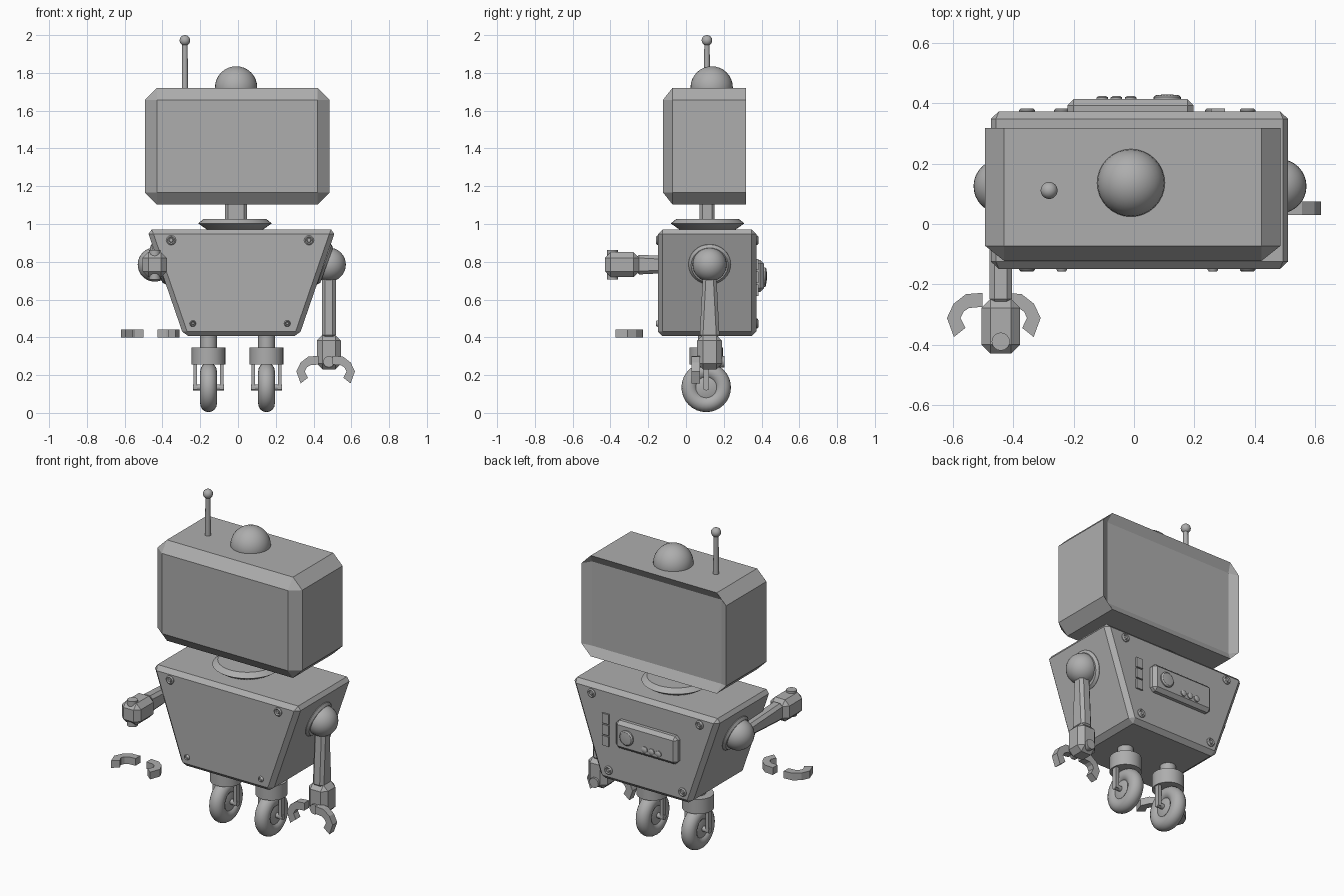
import bpy, bmesh, math
from mathutils import Matrix, Vector

cube = bpy.data.objects.get("Cube")
if cube:
    bpy.data.objects.remove(cube)

grey = bpy.data.materials.new("plain_grey")
grey.use_nodes = True
GREY = (0.42, 0.42, 0.42, 1)
grey.diffuse_color = GREY
grey.node_tree.nodes["Principled BSDF"].inputs["Base Color"].default_value = GREY

HANG = Matrix.Identity(4)
REACH = Matrix.Rotation(-math.pi / 2, 4, 'X')


def finish(name, bm, matrix=HANG, bevel=0, smooth=False):
    """Turn a bmesh into a named object."""
    bmesh.ops.recalc_face_normals(bm, faces=bm.faces)
    mesh = bpy.data.meshes.new(name)
    bm.to_mesh(mesh)
    bm.free()
    mesh.materials.append(grey)
    ob = bpy.data.objects.new(name, mesh)
    bpy.context.collection.objects.link(ob)
    ob.matrix_world = matrix
    if bevel:
        mod = ob.modifiers.new("Chamfer", 'BEVEL')
        mod.width, mod.segments = bevel, 1
    if smooth:
        bpy.ops.object.select_all(action='DESELECT')
        bpy.context.view_layer.objects.active = ob
        ob.select_set(True)
        bpy.ops.object.shade_smooth_by_angle(angle=math.radians(35))
    return ob


def loft(name, loops, **kw):
    """Skin a stack of equal loops and cap both ends."""
    bm = bmesh.new()
    rings = [[bm.verts.new(p) for p in loop] for loop in loops]
    for a, b in zip(rings, rings[1:]):
        for i in range(len(a)):
            j = (i + 1) % len(a)
            bm.faces.new((a[i], a[j], b[j], b[i]))
    bm.faces.new(rings[0])
    bm.faces.new(rings[-1])
    bmesh.ops.remove_doubles(bm, verts=bm.verts, dist=1e-5)
    return finish(name, bm, **kw)


def rect(hx, hy, z):
    return [(-hx, -hy, z), (hx, -hy, z), (hx, hy, z), (-hx, hy, z)]


def turned(name, profile, centre, axis=(0, 0, 1), sides=24):
    """Revolve (radius, height) pairs around an axis."""
    loops = [[(r * math.cos(math.tau * i / sides), r * math.sin(math.tau * i / sides), h)
              for i in range(sides)] for r, h in profile]
    turn = Vector((0, 0, 1)).rotation_difference(Vector(axis)).to_matrix().to_4x4()
    return loft(name, loops, matrix=Matrix.Translation(centre) @ turn, smooth=True)


def ball(name, r, centre):
    bm = bmesh.new()
    bmesh.ops.create_uvsphere(bm, u_segments=32, v_segments=16, radius=r)
    return finish(name, bm, Matrix.Translation(centre), smooth=True)


def box(name, size, centre, bevel=0):
    hx, hy, hz = (s / 2 for s in size)
    return loft(name, [rect(hx, hy, -hz), rect(hx, hy, hz)],
                matrix=Matrix.Translation(centre), bevel=bevel)


# Head: chamfered shell with a shallow sunken panel at the back
def head_loop(y, corner, shrink=0):
    hx, hz = 0.489 - shrink, 0.308 - shrink
    cx, cz = -0.004, 1.412
    pts = []
    for sx, sz in ((1, 1), (-1, 1), (-1, -1), (1, -1)):
        pair = [(sx * hx, sz * (hz - corner)), (sx * (hx - corner), sz * hz)]
        pts += pair if sx * sz > 0 else pair[::-1]
    return [(cx + x, y, cz + z) for x, z in pts]


CUT = 0.063
loft("head", [head_loop(-0.122, 0, CUT), head_loop(-0.072, CUT),
              head_loop(0.317, CUT), head_loop(0.287, 0, 0.051)])
ball("head_dome", 0.112, (-0.01, 0.136, 1.723))
turned("antenna_rod", [(0.017, 1.7), (0.014, 1.96)], (-0.281, 0.111, 0), sides=12)
ball("antenna_tip", 0.028, (-0.281, 0.111, 1.972))

# Neck
box("neck", (0.116, 0.08, 0.16), (-0.011, 0.112, 1.07), 0.015)
turned("neck_collar", [(0.14, 0.965), (0.195, 1.003), (0.165, 1.027)], (-0.016, 0.114, 0), sides=32)

# Tapered body
BX, BY = 0.018, 0.112
loft("body", [rect(0.305, 0.261, 0.406), rect(0.5, 0.261, 0.971)],
     matrix=Matrix.Translation((BX, BY, 0)), bevel=0.025)

# Corner screws, front and back
for face, y in ((-1, -0.146), (1, 0.371)):
    for side in (-1, 1):
        for dx, z in ((0.365, 0.914), (0.25, 0.473)):
            r = 0.017 if face < 0 and z < 0.5 else 0.026
            turned("screw", [(r, -0.01), (r, 0.006), (r * 0.75, 0.012), (r * 0.5, 0.007),
                             (r * 0.35, 0.011)], (BX - 0.007 + side * dx, y, z), (0, face, 0), 12)

# Control panel on the back
box("control_panel", (0.417, 0.06, 0.17), (-0.012, 0.383, 0.725), 0.02)
turned("dial", [(0.045, 0), (0.045, 0.01), (0.038, 0.016), (0.018, 0.018)],
       (0.11, 0.41, 0.725), (0, 1, 0))
for i in range(3):
    turned("button", [(0.019, 0), (0.019, 0.008), (0.011, 0.013)],
           (-0.105 + i * 0.047, 0.411, 0.685), (0, 1, 0), 16)
    box("indicator", (0.045, 0.02, 0.06), (0.278, 0.373, 0.65 + i * 0.068))

# Claw finger outline: sideways distance, distance along the arm
CLAW = [(0.037, 0), (0.092, 0.004), (0.133, 0.036), (0.155, 0.083), (0.132, 0.146),
        (0.094, 0.116), (0.11, 0.083), (0.1, 0.062), (0.082, 0.05), (0.037, 0.046)]


def claw(origin, turn):
    for side in (-1, 1):
        loops = [[(side * u, y, -v) for u, v in CLAW] for y in (-0.022, 0.022)]
        loft("claw_finger", loops, matrix=Matrix.Translation(origin) @ turn)


# Arms: left hangs down, right reaches forward
for side, turn in ((1, HANG), (-1, REACH)):
    x = BX + 0.002 + side * 0.461
    shoulder = Vector((x, 0.125, 0.785))
    place = Matrix.Translation(shoulder) @ turn
    turned("shoulder_ring", [(0.112, -0.03), (0.112, 0.012), (0.098, 0.025)],
           (BX + side * 0.428, 0.125, 0.79), (side * 0.94, 0, -0.34), 32)
    ball("shoulder", 0.09, shoulder)
    loft("arm", [rect(0.037, 0.053, -0.39), rect(0.037, 0.035, -0.04)], matrix=place, bevel=0.017)
    loft("hand", [rect(0.064, 0.066, -0.554), rect(0.064, 0.066, -0.373)], matrix=place, bevel=0.03)
    turned("hand_pivot", [(0.03, -0.078), (0.03, 0.078)], place @ Vector((0, 0, -0.514)),
           turn @ Vector((0, 1, 0)), 16)
claw((0.464, 0.052, 0.302), HANG)
claw((-0.464, -0.228, 0.42), REACH)

# Legs: swivel, fork and wheel
WY, WZ = 0.107, 0.135
for x in (-0.156, 0.151):
    turned("leg_post", [(0.044, 0.33), (0.044, 0.43)], (x, WY, 0))
    turned("leg_swivel", [(0.089, 0.256), (0.089, 0.345)], (x, WY, 0))
    for s in (-1, 1):
        box("fork_prong", (0.02, 0.03, 0.15), (x + s * 0.07, WY, 0.2))
    tyre = [(0.087 + 0.044 * math.cos(math.tau * k / 16), 0.044 * math.sin(math.tau * k / 16))
            for k in range(16)]
    bm = bmesh.new()
    ring = [bm.verts.new((h, 0, r)) for r, h in tyre]
    edges = [bm.edges.new((ring[k], ring[k - 1])) for k in range(16)]
    bmesh.ops.spin(bm, geom=ring + edges, cent=(0, 0, 0), axis=(1, 0, 0),
                   angle=math.tau, steps=32, use_merge=True)
    finish("tyre", bm, Matrix.Translation((x, WY, WZ)), smooth=True)
    turned("wheel_hub", [(0.03, -0.038), (0.056, -0.03), (0.056, 0.03), (0.03, 0.038)],
           (x, WY, WZ), (1, 0, 0))
    turned("axle", [(0.016, -0.082), (0.016, 0.082)], (x, WY, WZ), (1, 0, 0), 12)
